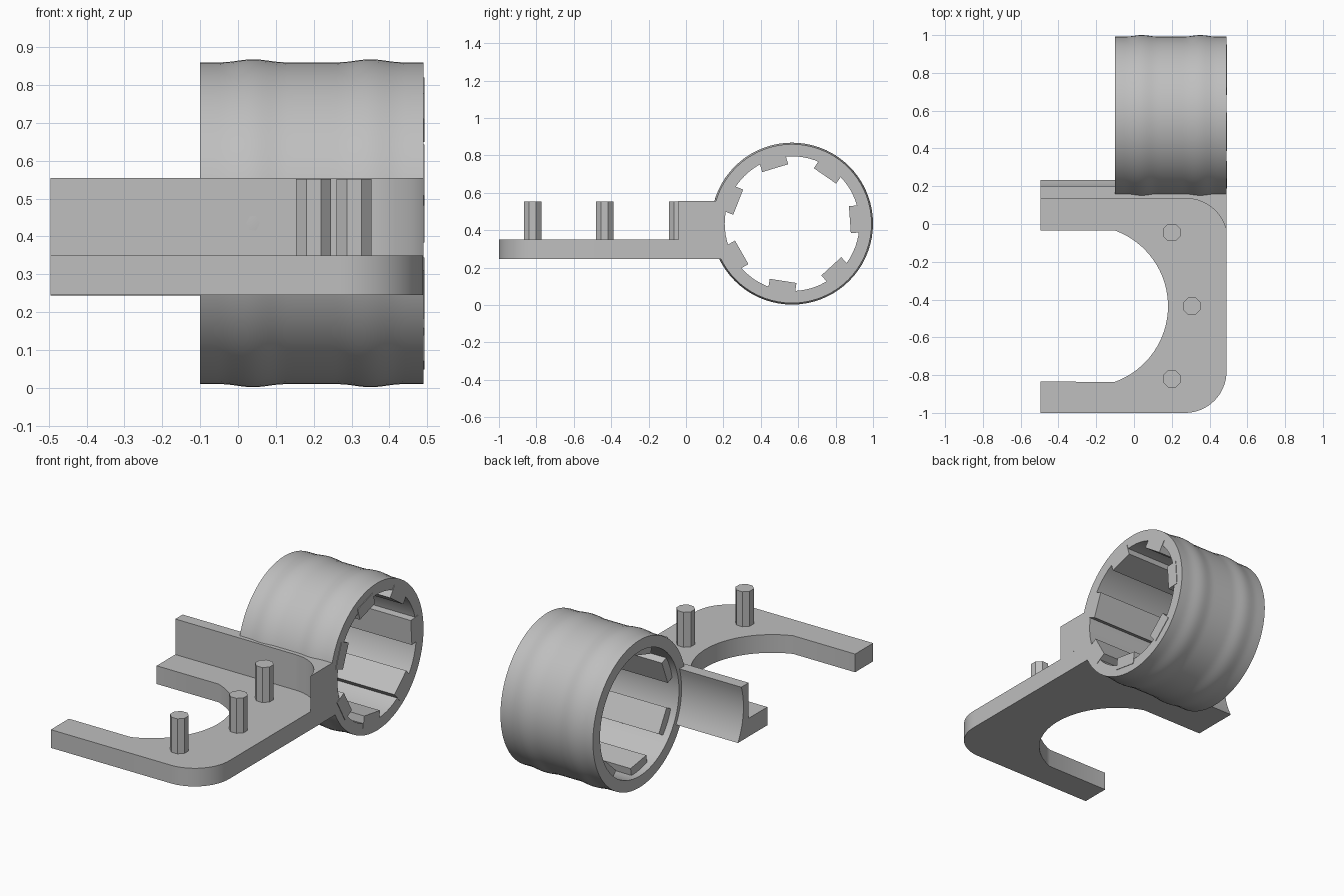
import bpy, bmesh
from math import sin, cos, pi, radians, tau
from mathutils import Vector, Matrix

cube = bpy.data.objects.get("Cube")
if cube:
    bpy.data.objects.remove(cube, do_unlink=True)

grey = bpy.data.materials.new("matte grey")
grey.use_nodes = True
colour = (0.52, 0.52, 0.52, 1)
grey.diffuse_color = colour
grey.node_tree.nodes["Principled BSDF"].inputs["Base Color"].default_value = colour

LEFT, RIGHT = -0.495, 0.49
BOTTOM, FLOOR, TOP = 0.245, 0.35, 0.555
WALL_Y = 0.135
RING_Y, RING_Z = 0.567, 0.435
RING_X = -0.10


def finish(name, bm):
    bmesh.ops.recalc_face_normals(bm, faces=bm.faces)
    mesh = bpy.data.meshes.new(name)
    bm.to_mesh(mesh)
    bm.free()
    mesh.materials.append(grey)
    obj = bpy.data.objects.new(name, mesh)
    bpy.context.collection.objects.link(obj)
    bpy.ops.object.select_all(action="DESELECT")
    obj.select_set(True)
    bpy.context.view_layer.objects.active = obj
    bpy.ops.object.shade_smooth_by_angle(angle=radians(30))
    return obj


def arc(cx, cy, r, start, end, steps=16):
    angles = [radians(start + (end - start) * i / steps) for i in range(steps + 1)]
    return [(cx + r * cos(a), cy + r * sin(a)) for a in angles]


def prism(name, outline, place, low, high):
    """Extrude a 2D outline between two levels; place maps (u, v, level) to a point."""
    bm = bmesh.new()
    face = bm.faces.new([bm.verts.new(place(u, v, low)) for u, v in outline])
    moved = bmesh.ops.extrude_face_region(bm, geom=[face])["geom"]
    shift = Vector(place(0, 0, high)) - Vector(place(0, 0, low))
    bmesh.ops.translate(bm, vec=shift, verts=[g for g in moved if isinstance(g, bmesh.types.BMVert)])
    return finish(name, bm)


def upright(u, v, level):
    return (u, v, level)


def sideways(u, v, level):
    return (level, u, v)


# Base plate with a round-ended notch open to one side
notch = arc(-0.246, -0.435, 0.426, 70, -70, 32)
plate = [(LEFT, -1.0)] + arc(0.27, -0.78, 0.22, -90, 0)
plate += [(RIGHT, WALL_Y), (LEFT, WALL_Y), (LEFT, -0.035)]
plate += notch + [(LEFT, -0.835)]
prism("base_plate", plate, upright, BOTTOM, FLOOR)

# Wall whose back is hollowed to follow the ring
wall = [(WALL_Y, TOP), (WALL_Y, BOTTOM)] + arc(RING_Y, RING_Z, 0.384, 209.7, 161.8, 12)
prism("back_wall", wall, sideways, LEFT, RIGHT)

# Raised corner with a curved inner face
corner = arc(0.275, -0.085, 0.22, 12, 90) + [(RIGHT, WALL_Y)]
prism("wall_corner", corner, upright, FLOOR, TOP)

# Pegs
for i, (x, y) in enumerate([(0.2, -0.82), (0.307, -0.435), (0.2, -0.045)]):
    peg = arc(x, y, 0.05, 22.5, 337.5, 7)
    obj = prism(f"peg_{i + 1}", peg, upright, FLOOR - 0.01, 0.552)
    for poly in obj.data.polygons:
        poly.use_smooth = abs(poly.normal.z) < 0.5

# Ring: a tube along x with two shallow swells on the outside
def outer_radius(x):
    swell = 0
    for middle in (0.04, 0.35):
        d = abs(x - middle) / 0.085
        if d < 1:
            swell += 0.008 * (0.5 + 0.5 * cos(pi * d))
    return 0.425 + swell


steps, sides = 36, 72
stations = [RING_X + (RIGHT - RING_X) * i / steps for i in range(steps + 1)]
profile = [(x, outer_radius(x)) for x in stations] + [(RIGHT, 0.36), (RING_X, 0.36)]
bm = bmesh.new()
loops = []
for s in range(sides):
    a = tau * s / sides
    loops.append([bm.verts.new((x, RING_Y + r * cos(a), RING_Z + r * sin(a))) for x, r in profile])
for s in range(sides):
    here, there = loops[s], loops[(s + 1) % sides]
    for i in range(len(profile)):
        j = (i + 1) % len(profile)
        bm.faces.new((here[i], here[j], there[j], there[i]))
finish("ring", bm)

# Seven grip ribs inside the ring
rib_start, rib_end = -0.06, 0.493
for i in range(7):
    turn = Matrix.Rotation(radians(4) + tau * i / 7, 4, "X")
    bm = bmesh.new()
    bmesh.ops.create_cube(bm, size=1)
    bmesh.ops.scale(bm, vec=(rib_end - rib_start, 0.07, 0.145), verts=bm.verts)
    bmesh.ops.translate(bm, vec=((rib_start + rib_end) / 2, 0.345, 0), verts=bm.verts)
    bmesh.ops.transform(bm, matrix=Matrix.Translation((0, RING_Y, RING_Z)) @ turn, verts=bm.verts)
    finish(f"grip_rib_{i + 1}", bm)
